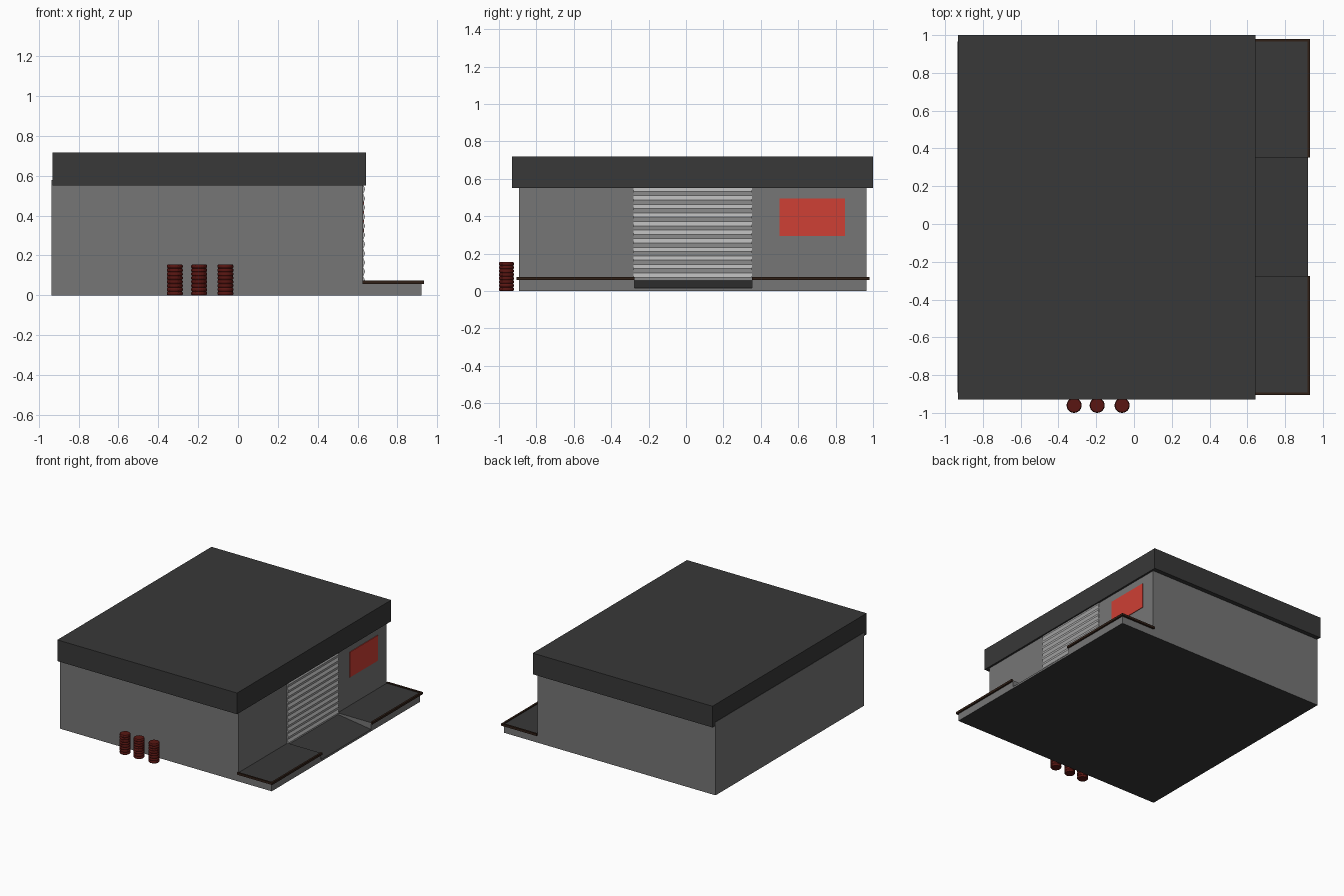
import bpy, bmesh, math

if "Cube" in bpy.data.objects:
    bpy.data.objects.remove(bpy.data.objects["Cube"])


def material(name, rgb):
    m = bpy.data.materials.new(name)
    m.diffuse_color = (*rgb, 1)
    m.use_nodes = True
    m.node_tree.nodes["Principled BSDF"].inputs["Base Color"].default_value = m.diffuse_color
    return m


DARK = material("dark_grey", (0.04, 0.04, 0.04))
WALL = material("wall_grey", (0.18, 0.18, 0.18))
LIGHT = material("light_grey", (0.45, 0.45, 0.45))
RED = material("sign_red", (0.62, 0.05, 0.035))
BROWN = material("trim_brown", (0.03, 0.014, 0.008))
BARREL = material("barrel_red", (0.1, 0.008, 0.006))


def finish(name, bm, mat):
    bmesh.ops.recalc_face_normals(bm, faces=bm.faces)
    me = bpy.data.meshes.new(name)
    bm.to_mesh(me)
    bm.free()
    me.materials.append(mat)
    ob = bpy.data.objects.new(name, me)
    bpy.context.collection.objects.link(ob)
    return ob


def extrude_y(name, profile, y0, y1, mat):
    """Closed x-z profile swept along y."""
    bm = bmesh.new()
    face = bm.faces.new([bm.verts.new((x, y0, z)) for x, z in profile])
    out = bmesh.ops.extrude_face_region(bm, geom=[face])["geom"]
    bmesh.ops.translate(bm, vec=(0, y1 - y0, 0),
                        verts=[v for v in out if isinstance(v, bmesh.types.BMVert)])
    return finish(name, bm, mat)


def box(name, x, y, z, mat):
    return extrude_y(name, [(x[0], z[0]), (x[1], z[0]), (x[1], z[1]), (x[0], z[1])],
                     y[0], y[1], mat)


def paint_top(ob, mat):
    ob.data.materials.append(mat)
    for p in ob.data.polygons:
        if abs(p.normal.z) > 0.5:
            p.material_index = 1


# Main building and overhanging roof
walls = box("walls", (-0.935, 0.627), (-0.892, 0.965), (0, 0.58), WALL)
paint_top(walls, DARK)
box("roof", (-0.932, 0.642), (-0.929, 1.0), (0.55, 0.718), DARK)

# Loading docks on both sides of the ramp, each with an L-shaped bumper
for side, y0, y1, outer in (("front", -0.892, -0.275, -0.905), ("back", 0.352, 0.965, 0.98)):
    dock = box(side + "_dock", (0.627, 0.92), (y0, y1), (0, 0.068), WALL)
    paint_top(dock, DARK)
    edge = y0 if side == "front" else y1
    box(side + "_bumper_side", (0.625, 0.933), sorted((outer, edge)), (0.058, 0.075), BROWN)
    box(side + "_bumper_long", (0.918, 0.933), (min(outer, y0), max(outer, y1)),
        (0.058, 0.075), BROWN)

# Sloping ramp between the docks
ramp = extrude_y("ramp", [(0.627, 0), (0.92, 0), (0.92, 0.015), (0.627, 0.056)],
                 -0.275, 0.352, WALL)
paint_top(ramp, DARK)

# Roller door with ridged slats
slats, z0, z1 = 11, 0.05, 0.555
step = (z1 - z0) / slats
profile = [(0.62, z1), (0.62, z0)]
for i in range(slats):
    profile += [(0.628, z0 + i * step), (0.638, z0 + (i + 0.5) * step)]
profile.append((0.628, z1))
extrude_y("roller_door", profile, -0.28, 0.352, LIGHT)

# Blank sign panel
box("sign", (0.62, 0.632), (0.5, 0.85), (0.293, 0.493), RED)

# Ribbed barrels
ribs, height = 8, 0.155
for n, x in enumerate((-0.317, -0.195, -0.063)):
    pts = [(0, 0)]
    for i in range(ribs):
        z = height * i / ribs
        h = height / ribs
        pts += [(0.036, z), (0.04, z + 0.3 * h), (0.04, z + 0.7 * h)]
    pts += [(0.036, height), (0, height)]
    bm = bmesh.new()
    vs = [bm.verts.new((r, 0, z)) for r, z in pts]
    es = [bm.edges.new(p) for p in zip(vs, vs[1:])]
    bmesh.ops.spin(bm, geom=vs + es, cent=(0, 0, 0), axis=(0, 0, 1),
                   angle=2 * math.pi, steps=24)
    bmesh.ops.remove_doubles(bm, verts=bm.verts, dist=0.0002)
    barrel = finish(f"barrel_{n + 1}", bm, BARREL)
    barrel.location = (x, -0.96, 0)
